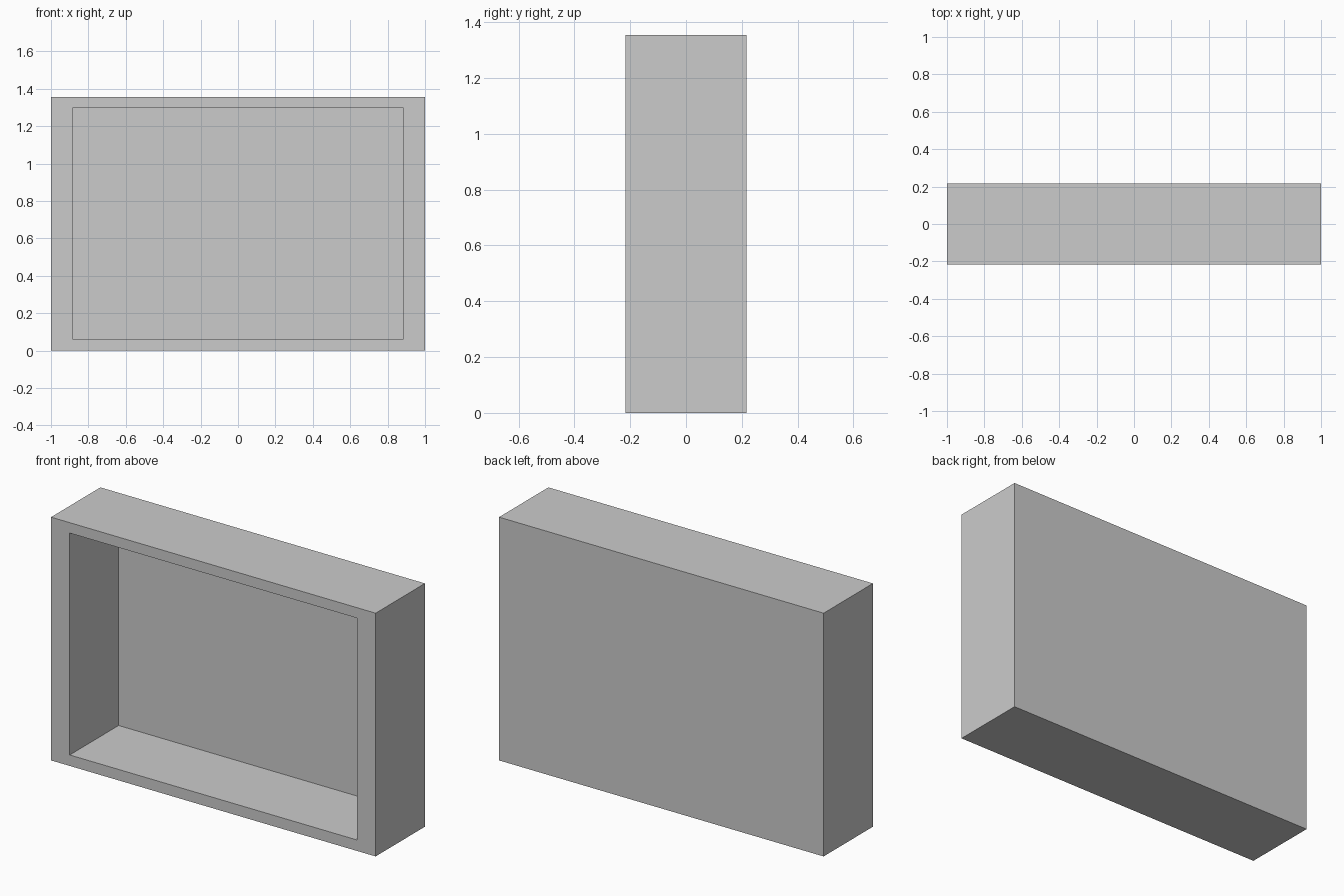
import bpy, bmesh
from mathutils import Vector

if "Cube" in bpy.data.objects:
    bpy.data.objects.remove(bpy.data.objects["Cube"])

W, D, H = 1.0, 0.217, 1.355           # half width, half depth, height
IN_X, IN_Z0, IN_Z1 = 0.885, 0.061, 1.297
BACK = 0.004                          # very thin back panel

bm = bmesh.new()

# Outer case
bmesh.ops.create_cube(bm, size=1)
bmesh.ops.scale(bm, vec=(2 * W, 2 * D, H), verts=bm.verts)
bmesh.ops.translate(bm, vec=(0, 0, H / 2), verts=bm.verts)

# Front opening: inset the front face and fit it to the frame border
bm.normal_update()
front = min(bm.faces, key=lambda f: f.normal.y)
bmesh.ops.inset_region(bm, faces=[front], thickness=0.05)
for v in front.verts:
    v.co = Vector((IN_X if v.co.x > 0 else -IN_X, -D,
                   IN_Z1 if v.co.z > H / 2 else IN_Z0))

# Push the opening back to form the recess
ret = bmesh.ops.extrude_discrete_faces(bm, faces=[front])
# rebuild the side walls between the opening rim and the recessed floor
floor = ret["faces"][0]
bmesh.ops.translate(bm, vec=(0, 2 * D - BACK, 0), verts=floor.verts)
rim = [e for e in bm.edges if e.is_boundary]
if rim:
    bmesh.ops.bridge_loops(bm, edges=rim)
bmesh.ops.recalc_face_normals(bm, faces=bm.faces)

mesh = bpy.data.meshes.new("open_case")
bm.to_mesh(mesh)
bm.free()
bpy.context.collection.objects.link(bpy.data.objects.new("open_case", mesh))
